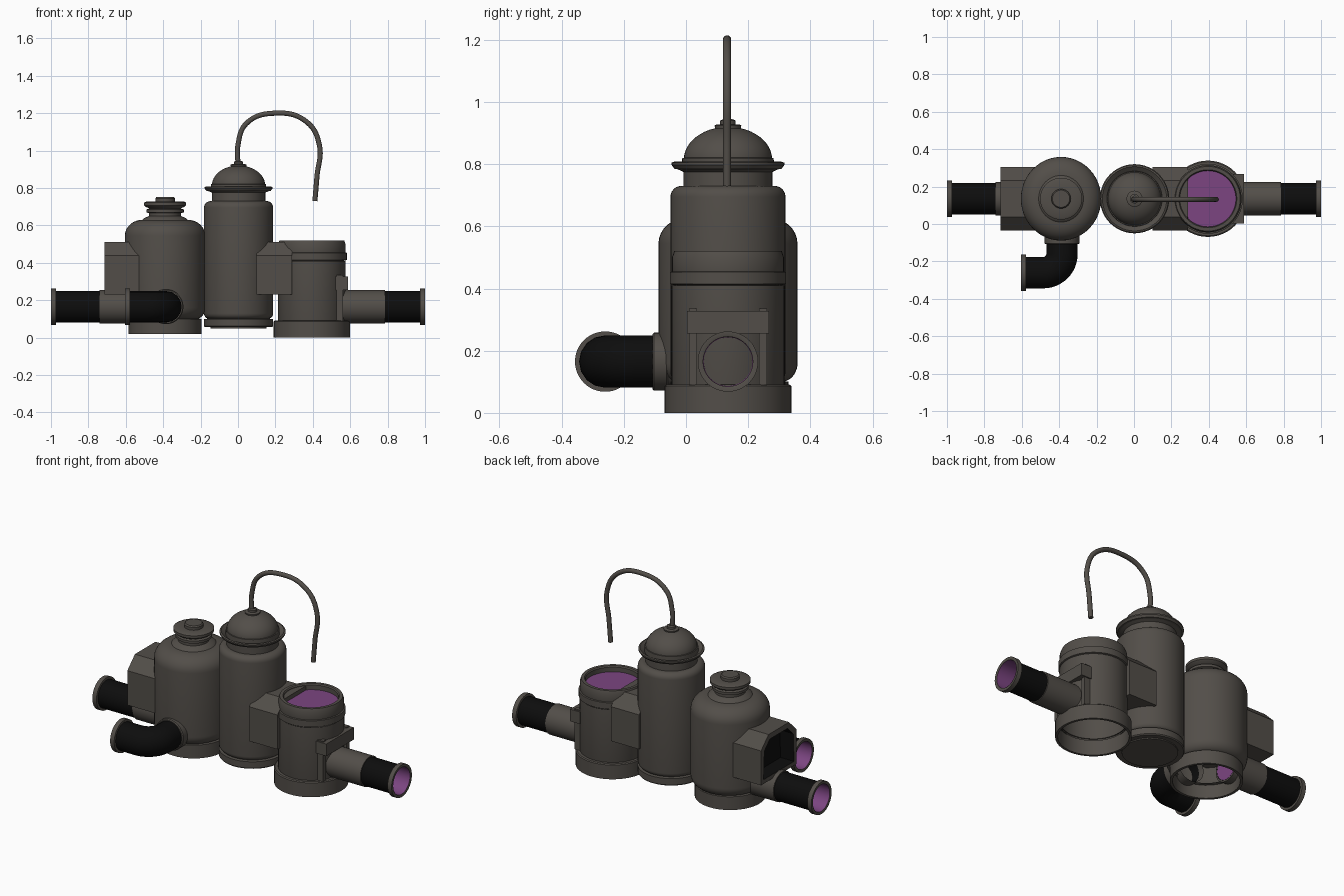
import bpy, bmesh, math
from mathutils import Matrix, Vector

cube = bpy.data.objects.get("Cube")
if cube:
    bpy.data.objects.remove(cube)


def material(name, rgb):
    m = bpy.data.materials.new(name)
    m.use_nodes = True
    m.diffuse_color = (*rgb, 1)
    m.node_tree.nodes["Principled BSDF"].inputs["Base Color"].default_value = (*rgb, 1)
    return m


METAL = material("warm grey metal", (0.085, 0.076, 0.066))
RUBBER = material("black rubber", (0.004, 0.004, 0.004))
PURPLE = material("purple lining", (0.2, 0.06, 0.22))
CY = 0.135   # shared centre line in y
PZ = 0.165   # pipe height


def finish(name, bm, mats):
    mesh = bpy.data.meshes.new(name)
    bm.to_mesh(mesh)
    bm.free()
    obj = bpy.data.objects.new(name, mesh)
    bpy.context.collection.objects.link(obj)
    for m in mats:
        mesh.materials.append(m)
    bpy.ops.object.select_all(action='DESELECT')
    obj.select_set(True)
    bpy.context.view_layer.objects.active = obj
    bpy.ops.object.shade_smooth_by_angle(angle=math.radians(35))
    return obj


def lathe(name, profile, origin, axis=(0, 0, 1), mat=METAL, squash=1.0):
    """Spin (radius, height) points around an axis."""
    bm = bmesh.new()
    verts = [bm.verts.new((r, 0, h)) for r, h in profile]
    edges = [bm.edges.new(pair) for pair in zip(verts, verts[1:])]
    bmesh.ops.spin(bm, geom=verts + edges, cent=(0, 0, 0), axis=(0, 0, 1),
                   angle=math.tau, steps=48, use_duplicate=False)
    bmesh.ops.remove_doubles(bm, verts=bm.verts, dist=0.0004)
    bmesh.ops.recalc_face_normals(bm, faces=bm.faces)
    turn = Vector((0, 0, 1)).rotation_difference(Vector(axis)).to_matrix().to_4x4()
    bm.transform(Matrix.Translation(origin) @ turn @ Matrix.Diagonal((1, squash, 1, 1)))
    return finish(name, bm, [mat])


def arc(r, h, rx, rz, start, end, n=8):
    """Rounded corner of a lathe profile, angles in degrees."""
    angles = [math.radians(start + (end - start) * i / n) for i in range(n + 1)]
    return [(r + rx * math.cos(a), h + rz * math.sin(a)) for a in angles]


def box(name, lo, hi):
    bm = bmesh.new()
    bmesh.ops.create_cube(bm, size=1)
    size = [b - a for a, b in zip(lo, hi)]
    mid = [(a + b) / 2 for a, b in zip(lo, hi)]
    bm.transform(Matrix.Translation(mid) @ Matrix.Diagonal((*size, 1)))
    return finish(name, bm, [METAL])


def duct(name, x0, x1, opening=False):
    """Box duct along x with chamfered top edges."""
    bm = bmesh.new()
    half, low, high, cut = 0.17, 0.23, 0.51, 0.072
    outline = [(-half, low), (half, low), (half, high - cut), (half - cut, high),
               (cut - half, high), (-half, high - cut)]
    end = bm.faces.new([bm.verts.new((x0, CY + y, z)) for y, z in outline])
    made = bmesh.ops.extrude_face_region(bm, geom=[end], use_keep_orig=True)["geom"]
    bmesh.ops.translate(bm, vec=(x1 - x0, 0, 0),
                        verts=[v for v in made if isinstance(v, bmesh.types.BMVert)])
    bmesh.ops.recalc_face_normals(bm, faces=bm.faces)
    if opening:
        bmesh.ops.inset_region(bm, faces=[end], thickness=0.035)
        walls = bmesh.ops.extrude_discrete_faces(bm, faces=[end])["faces"]
        bmesh.ops.translate(bm, verts=walls[0].verts[:], vec=(0.09, 0, 0))
        for f in bm.faces:
            if all(abs(v.co.y - CY) < half - 0.01 and low + 0.01 < v.co.z < high - 0.01
                   for v in f.verts):
                f.material_index = 1
    return finish(name, bm, [METAL, RUBBER])


def tube(name, points, radius, mat, kind='POLY'):
    curve = bpy.data.curves.new(name, 'CURVE')
    curve.dimensions = '3D'
    curve.bevel_depth = radius
    curve.bevel_resolution = 6
    if kind == 'BEZIER':
        s = curve.splines.new('BEZIER')
        s.bezier_points.add(len(points) - 1)
        for bp, p in zip(s.bezier_points, points):
            bp.co = p
            bp.handle_left_type = bp.handle_right_type = 'AUTO'
    else:
        s = curve.splines.new('POLY')
        s.points.add(len(points) - 1)
        for sp, p in zip(s.points, points):
            sp.co = (*p, 1)
        s.use_smooth = True
    curve.use_fill_caps = kind == 'BEZIER'
    curve.materials.append(mat)
    obj = bpy.data.objects.new(name, curve)
    bpy.context.collection.objects.link(obj)
    return obj


def pipe_mouth(name, origin, axis, depth):
    """Flange and purple bore; height runs inward from the open end."""
    lathe(name + "_flange", [(0.08, 0.002), (0.084, 0), (0.097, 0), (0.097, 0.027),
                             (0.082, 0.027)], origin, axis)
    lathe(name + "_bore", [(0.08, 0.001), (0.078, depth), (0, depth)], origin, axis, PURPLE)


# Wide tank with a stepped neck
W = (-0.39, CY, 0)
lathe("wide_tank_body", [(0.17, 0.1)] + arc(0.165, 0.16, 0.05, 0.06, -70, 0)
      + arc(0.12, 0.545, 0.095, 0.085, 0, 90) + [(0.11, 0.64), (0.085, 0.65), (0.085, 0.69),
      (0.065, 0.695)], W, squash=1.04)
lathe("wide_tank_collar", [(0.085, 0.665), (0.1, 0.67), (0.1, 0.685), (0.085, 0.69)], W)
lathe("wide_tank_cap", [(0.07, 0.685), (0.105, 0.7), (0.112, 0.707), (0.112, 0.722),
      (0.1, 0.728), (0.052, 0.728), (0.052, 0.745), (0.046, 0.752), (0, 0.752)], W)
lathe("wide_tank_base", [(0.18, 0.1), (0.18, 0.02), (0.195, 0.02), (0.195, 0.1), (0.165, 0.105)], W)

# Tall tank with a flange and dome
T = (0.003, CY, 0)
lathe("tall_tank_body", [(0, 0.05), (0.15, 0.05), (0.155, 0.1)]
      + arc(0.155, 0.13, 0.03, 0.03, -90, 0, 5) + arc(0.15, 0.695, 0.035, 0.035, 0, 90, 6)
      + [(0.143, 0.73), (0.143, 0.775), (0.165, 0.785)], T)
lathe("tall_tank_base", [(0.15, 0.056), (0.18, 0.056), (0.185, 0.062), (0.185, 0.1), (0.15, 0.102)], T)
lathe("tall_tank_flange", [(0.14, 0.78), (0.172, 0.785), (0.181, 0.797), (0.181, 0.805),
      (0.172, 0.808), (0.148, 0.79), (0.147, 0.82), (0.13, 0.822)], T)
lathe("tall_tank_dome", arc(0, 0.815, 0.142, 0.105, 0, 73, 10)
      + [(0.043, 0.924), (0.038, 0.927), (0, 0.927)], T)
lathe("hose_socket", [(0.025, 0.92), (0.025, 0.94), (0.014, 0.945)], T)

# Open canister with a purple surface
C = (0.395, CY, 0)
lathe("canister_body", [(0.178, 0.08), (0.181, 0.09), (0.181, 0.41)], C)
lathe("canister_band", [(0.178, 0.412), (0.187, 0.415), (0.187, 0.453), (0.178, 0.456)], C)
lathe("canister_rim", [(0.172, 0.41), (0.18, 0.456), (0.18, 0.5), (0.173, 0.52), (0.155, 0.52),
      (0.15, 0.513), (0.15, 0.474), (0, 0.474)], C)
lathe("canister_base", [(0.19, 0.09), (0.19, 0), (0.204, 0), (0.204, 0.086), (0.198, 0.091),
      (0.175, 0.091)], C)
lathe("canister_surface", [(0.151, 0.485), (0, 0.485)], C, mat=PURPLE)

# Box ducts
duct("open_duct", -0.715, -0.5, opening=True)
duct("connecting_duct", 0.1, 0.288)

# Bracket over the canister pipe
box("bracket_top", (0.52, CY - 0.132, 0.255), (0.588, CY + 0.132, 0.328))
for side, label in ((-1, "front"), (1, "back")):
    y = CY + side * 0.112
    box("bracket_leg_" + label, (0.5, y - 0.013, 0.09), (0.562, y + 0.013, 0.335))

# Straight pipes on both ends
for s, label, inner in ((-1, "right", 0.53), (1, "left", 0.5)):
    tip = (s, CY, PZ)
    way = (-s, 0, 0)
    sleeve_end = 0.26 if s < 0 else 0.215
    pipe_mouth(label + "_pipe", tip, way, 1 - inner)
    lathe(label + "_pipe_hose", [(0.083, 0.02), (0.083, sleeve_end + 0.005)], tip, way, RUBBER)
    lathe(label + "_pipe_sleeve", [(0.08, sleeve_end), (0.089, sleeve_end), (0.089, 1 - inner),
          (0.079, 1 - inner)], tip, way)

# Bent pipe at the front of the wide tank
ex, ey, bend = -0.385, -0.26, 0.1
lathe("bent_pipe_collar", [(0.08, 0), (0.088, 0), (0.093, 0.005), (0.093, 0.045), (0.088, 0.05),
      (0.088, 0.12)], (ex, -0.108, PZ), (0, 1, 0))
path = [(ex, -0.02, PZ)]
for i in range(13):
    a = math.radians(90 * i / 12)
    path.append((ex - bend + bend * math.cos(a), ey + bend - bend * math.sin(a), PZ))
path.append((-0.59, ey, PZ))
tube("bent_pipe_hose", path, 0.084, RUBBER)
pipe_mouth("bent_pipe", (-0.605, ey, PZ), (1, 0, 0), 0.12)

# Thin hose arching from the dome
route = [(0, 0.92), (0, 1.03), (0.045, 1.145), (0.195, 1.2), (0.365, 1.155), (0.435, 1.03),
         (0.422, 0.86), (0.411, 0.73)]
tube("thin_hose", [(x, CY - 0.003, z) for x, z in route], 0.0135, METAL, 'BEZIER')
